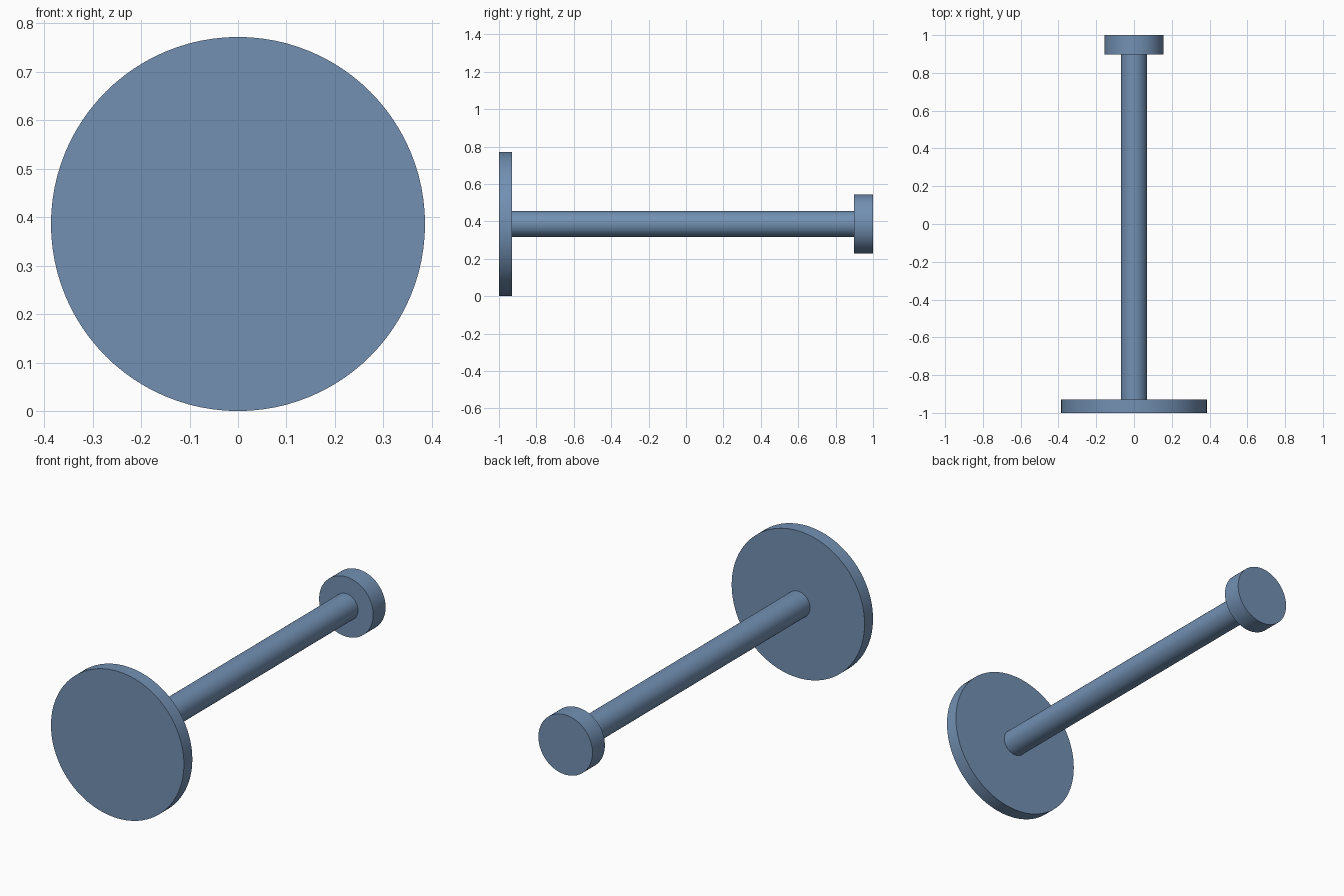
import bpy
import math

cube = bpy.data.objects.get("Cube")
if cube:
    bpy.data.objects.remove(cube, do_unlink=True)

# Single steel blue finish
COLOR = (0.17, 0.28, 0.45, 1.0)
steel = bpy.data.materials.new("steel_blue")
steel.use_nodes = True
steel.diffuse_color = COLOR
steel.node_tree.nodes["Principled BSDF"].inputs["Base Color"].default_value = COLOR

AXIS_Z = 0.386


def disc(name, radius, y_front, y_back, sides=96):
    """Smooth-sided cylinder lying along the y axis."""
    bpy.ops.mesh.primitive_cylinder_add(
        vertices=sides, radius=radius, depth=y_back - y_front,
        location=(0, (y_front + y_back) / 2, AXIS_Z),
        rotation=(math.pi / 2, 0, 0))
    part = bpy.context.object
    part.name = name
    part.data.materials.append(steel)
    bpy.ops.object.shade_smooth_by_angle(angle=math.radians(30))
    return part


# Wide front plate, long shaft and small end cap
disc("front_plate", AXIS_Z, -1.0, -0.93)
disc("shaft", 0.069, -0.93, 0.897)
disc("end_cap", 0.157, 0.897, 1.0)
